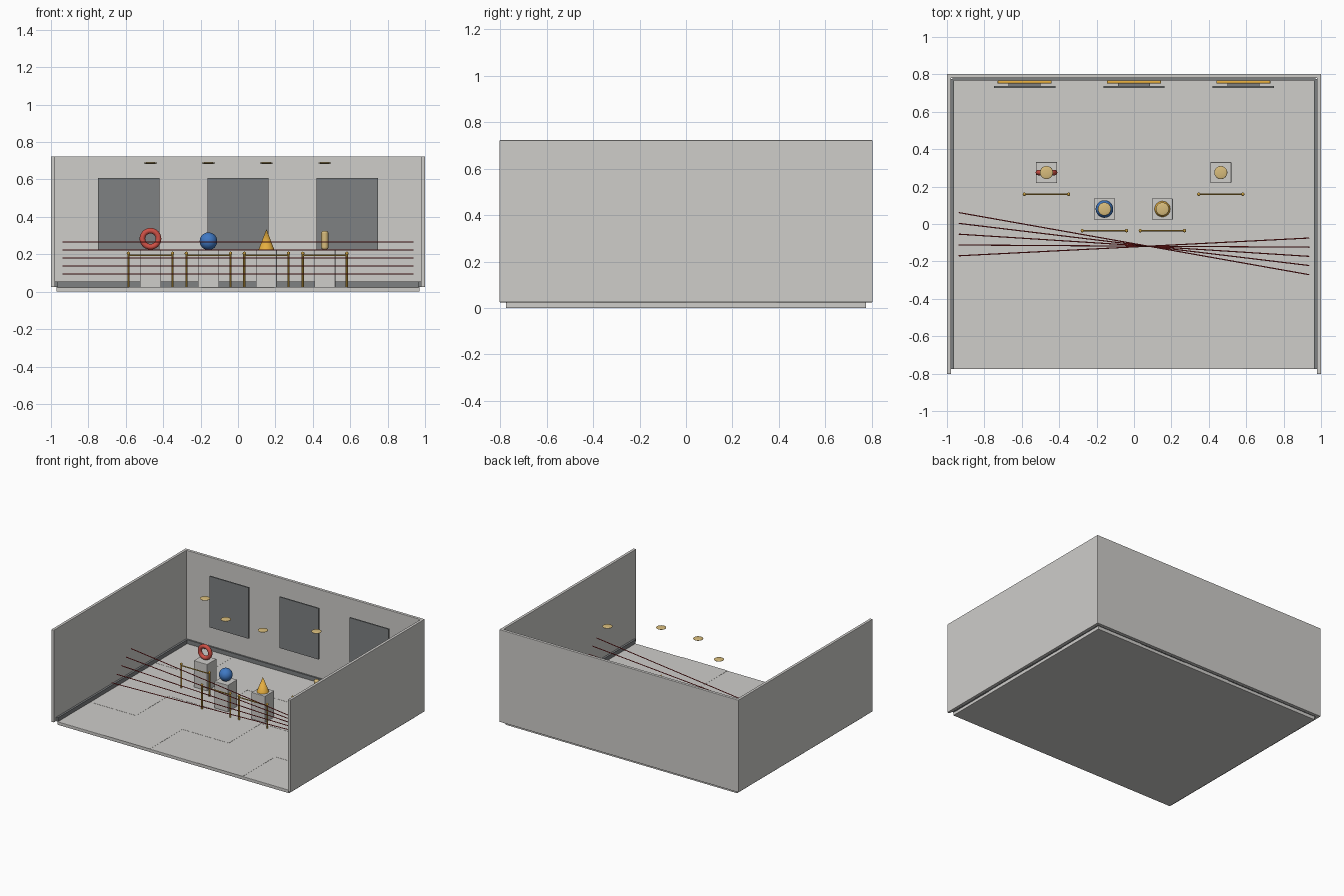
import bpy
import math
from mathutils import Vector

if "Cube" in bpy.data.objects:
    bpy.data.objects.remove(bpy.data.objects["Cube"], do_unlink=True)


def material(name, r, g, b):
    m = bpy.data.materials.new(name)
    m.use_nodes = True
    m.diffuse_color = (r, g, b, 1)
    m.node_tree.nodes["Principled BSDF"].inputs["Base Color"].default_value = (r, g, b, 1)
    return m


STONE = material("pale stone", 0.62, 0.61, 0.59)
DARK = material("dark grey", 0.21, 0.22, 0.225)
GOLD = material("gold", 0.78, 0.42, 0.05)
BRASS = material("brass", 0.58, 0.34, 0.05)
SAND = material("warm sand", 0.68, 0.5, 0.2)
RED = material("coral red", 0.62, 0.08, 0.06)
BLUE = material("blue", 0.05, 0.19, 0.55)
BEAM = material("beam red", 0.42, 0.025, 0.025)


def finish(name, mat, smooth=True):
    ob = bpy.context.object
    ob.name = name
    ob.data.materials.append(mat)
    if smooth:
        bpy.ops.object.shade_smooth_by_angle()
    return ob


def box(name, mat, lo, hi, bevel=0):
    lo, hi = Vector(lo), Vector(hi)
    bpy.ops.mesh.primitive_cube_add(size=1, location=(lo + hi) / 2)
    bpy.context.object.scale = hi - lo
    bpy.ops.object.transform_apply(location=False, rotation=False, scale=True)
    ob = finish(name, mat, False)
    if bevel:
        mod = ob.modifiers.new("soft edges", "BEVEL")
        mod.width, mod.segments = bevel, 2
    return ob


def rod(name, mat, a, b, radius, sides=12):
    a, b = Vector(a), Vector(b)
    bpy.ops.mesh.primitive_cylinder_add(
        vertices=sides, radius=radius, depth=(b - a).length, location=(a + b) / 2,
        rotation=(b - a).to_track_quat("Z", "Y").to_euler())
    return finish(name, mat)


def ball(name, mat, at, radius, squash=1):
    bpy.ops.mesh.primitive_uv_sphere_add(segments=32, ring_count=16, radius=radius, location=at)
    bpy.context.object.scale.z = squash
    return finish(name, mat)


# Floor slab with a checker of faintly raised tiles
FLOOR = 0.025
box("floor", STONE, (-0.97, -0.775, 0), (0.97, 0.775, FLOOR - 0.001), 0.003)
TILE = 0.388
for col in range(5):
    for row in range(4):
        if (col + row) % 2:
            x, y = -0.97 + col * TILE, -0.775 + row * TILE
            box("floor_tile", STONE, (x, y, FLOOR - 0.005),
                (x + TILE, min(y + TILE, 0.775), FLOOR))

# Walls and skirting
box("back_wall", STONE, (-1, 0.78, FLOOR), (1, 0.803, 0.723), 0.003)
box("back_skirting", DARK, (-0.97, 0.768, FLOOR), (0.97, 0.782, 0.055))
for side, s in (("left", 1), ("right", -1)):
    xs = sorted((s * 0.978, s * 1.0))
    box(side + "_wall", STONE, (xs[0], -0.803, FLOOR), (xs[1], 0.803, 0.723), 0.003)
    xs = sorted((s * 0.963, s * 0.98))
    box(side + "_skirting", DARK, (xs[0], -0.775, FLOOR), (xs[1], 0.775, 0.055))

# Hanging panels with gilt frames behind
for x in (-0.585, 0, 0.585):
    box("picture_panel", DARK, (x - 0.164, 0.728, 0.222), (x + 0.164, 0.738, 0.608))
    box("picture_backing", DARK, (x - 0.085, 0.737, 0.32), (x + 0.085, 0.752, 0.51))
    box("picture_frame", GOLD, (x - 0.145, 0.75, 0.24), (x + 0.145, 0.768, 0.59), 0.006)

# Pedestals, barriers and ceiling lamps
spots = ((-0.468, 0.275), (-0.158, 0.08), (0.152, 0.08), (0.464, 0.275))
for x, y in spots:
    h = 0.056
    box("pedestal", STONE, (x - h, y - h, FLOOR - 0.003), (x + h, y + h, 0.225), 0.003)
    ball("lamp", SAND, (x, y, 0.688), 0.035, 0.17)
    front = y - 0.116
    for px in (x - 0.118, x + 0.118):
        rod("barrier_post", BRASS, (px, front, FLOOR), (px, front, 0.205), 0.006)
        ball("barrier_knob", BRASS, (px, front, 0.205), 0.009)
    rod("barrier_rope", BRASS, (x - 0.118, front, 0.194), (x + 0.118, front, 0.194), 0.004)

# Exhibits
TOP = 0.225
x, y = spots[0]
bpy.ops.mesh.primitive_torus_add(major_radius=0.043, minor_radius=0.015, major_segments=40,
                                 minor_segments=16, location=(x, y, TOP + 0.058),
                                 rotation=(math.pi / 2, 0, 0))
finish("ring_exhibit", RED)
x, y = spots[1]
ball("sphere_exhibit", BLUE, (x, y, TOP + 0.045), 0.047)
x, y = spots[2]
bpy.ops.mesh.primitive_cone_add(vertices=32, radius1=0.042, depth=0.11,
                                location=(x, y, TOP + 0.055))
finish("cone_exhibit", GOLD)
x, y = spots[3]
capsule = rod("capsule_exhibit", SAND, (x, y, TOP), (x, y, 0.325), 0.019, 24)
mod = capsule.modifiers.new("rounded ends", "BEVEL")
mod.width, mod.segments = 0.012, 4

# Security beams, crossing from wall to wall
for i in range(5):
    z = 0.095 + i * 0.0425
    rod("security_beam", BEAM, (-0.937, -0.17 + i * 0.0578, z),
        (0.937, -0.075 - i * 0.049, z), 0.003, 8)
